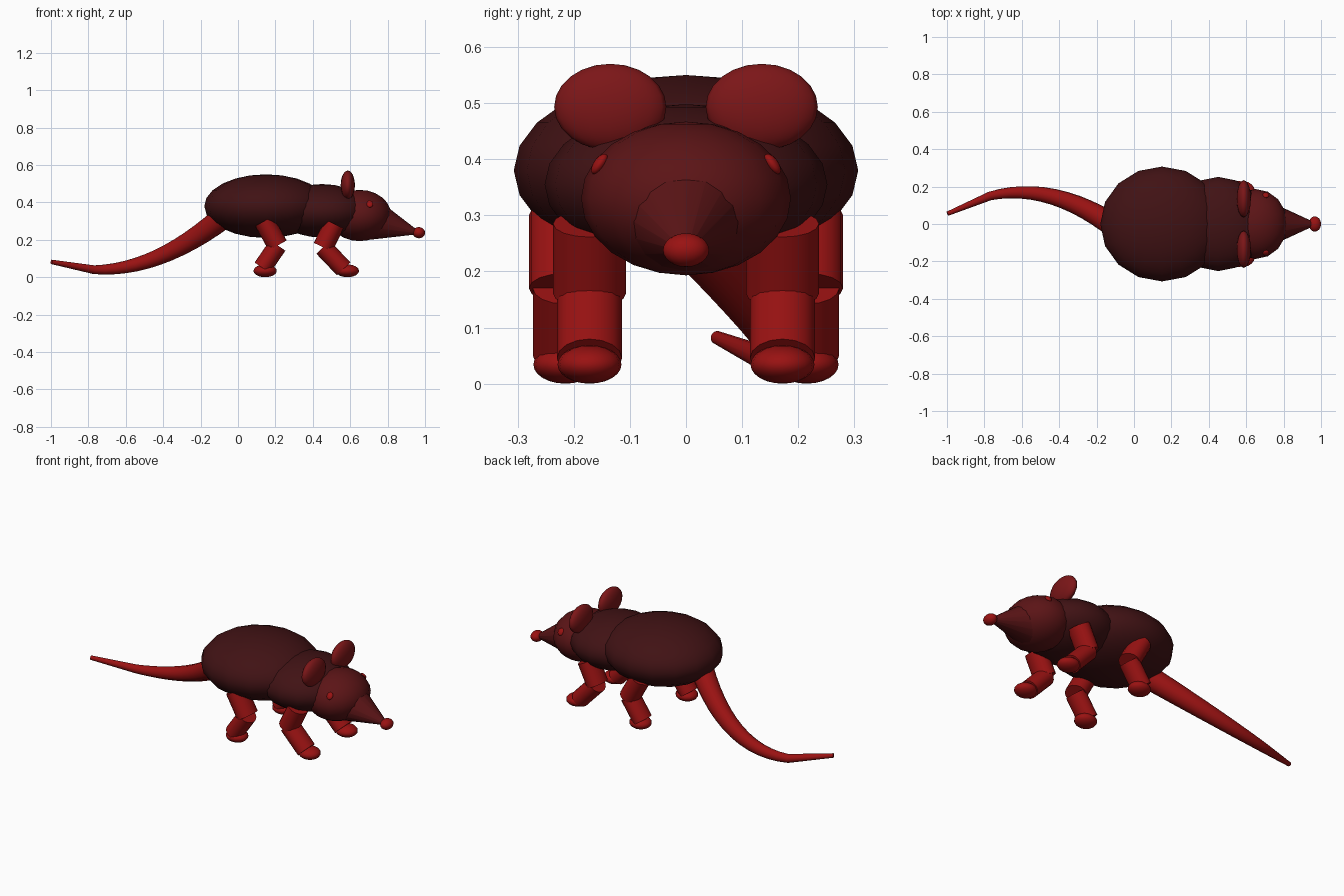
import bpy
from math import atan2, radians
from mathutils import Vector

cube = bpy.data.objects.get("Cube")
if cube:
    bpy.data.objects.remove(cube, do_unlink=True)


def material(name, rgb):
    mat = bpy.data.materials.new(name)
    mat.use_nodes = True
    colour = (*rgb, 1)
    mat.diffuse_color = colour
    mat.node_tree.nodes["Principled BSDF"].inputs["Base Color"].default_value = colour
    return mat


FUR = material("dark fur", (0.052, 0.006, 0.007))
FACE = material("face fur", (0.105, 0.007, 0.008))
EAR = material("ear red", (0.2, 0.008, 0.009))
SKIN = material("red skin", (0.32, 0.006, 0.006))


def finish(name, mat):
    ob = bpy.context.object
    ob.name = name
    ob.data.materials.append(mat)
    bpy.ops.object.shade_smooth_by_angle(angle=radians(40))
    return ob


def ellipsoid(name, centre, radii, mat, rot=(0, 0, 0)):
    bpy.ops.mesh.primitive_uv_sphere_add(segments=16, ring_count=12, radius=1,
                                         location=centre, rotation=rot)
    bpy.context.object.scale = radii
    return finish(name, mat)


def tapered(name, start, end, r1, r2, mat, widen):
    """Round bar from start to end, both at the same y, widened along y."""
    a, b = Vector(start), Vector(end)
    d = b - a
    bpy.ops.mesh.primitive_cone_add(vertices=16, radius1=r1, radius2=r2, depth=d.length,
                                    location=(a + b) / 2,
                                    rotation=(0, atan2(d.x, d.z), 0))
    bpy.context.object.scale.y = widen
    return finish(name, mat)


# Trunk and head
ellipsoid("body", (0.15, 0, 0.38), (0.33, 0.307, 0.17), FUR)
ellipsoid("chest", (0.45, 0, 0.355), (0.25, 0.252, 0.143), FUR)
ellipsoid("head", (0.65, 0, 0.33), (0.17, 0.187, 0.137), FACE)
tapered("snout", (0.68, 0, 0.317), (0.975, 0, 0.235), 0.128, 0.004, FACE, 1.1)
ellipsoid("nose", (0.967, 0, 0.238), (0.033, 0.041, 0.03), SKIN)

# Paired parts: hip, knee, ankle as (x, z), foot x and sideways offset
LEGS = {
    "fore": ((0.515, 0.285), (0.455, 0.16), (0.565, 0.045), 0.585, 0.172),
    "hind": ((0.14, 0.3), (0.212, 0.17), (0.13, 0.05), 0.145, 0.215),
}
for side, s in (("near", -1), ("far", 1)):
    ellipsoid(f"{side}_ear", (0.587, s * 0.135, 0.493), (0.038, 0.1, 0.077), EAR)
    ellipsoid(f"{side}_eye", (0.705, s * 0.154, 0.391), (0.018, 0.011, 0.021), SKIN,
              (radians(35) * s, 0, 0))
    for leg, (hip, knee, ankle, foot_x, off) in LEGS.items():
        y = s * off
        hip, knee, ankle = ((p[0], y, p[1]) for p in (hip, knee, ankle))
        tapered(f"{side}_{leg}_upper_leg", hip, knee, 0.055, 0.055, SKIN, 1.18)
        tapered(f"{side}_{leg}_lower_leg", knee, ankle, 0.05, 0.05, SKIN, 1.16)
        ellipsoid(f"{side}_{leg}_foot", (foot_x, y, 0.034), (0.062, 0.057, 0.034), SKIN)

# Tail: a sampled arc with a straight upturned tip
p0, p1, p2 = (Vector(p) for p in ((-0.08, -0.03, 0.32), (-0.435, 0.23, 0.032),
                                  (-0.77, 0.15, 0.04)))
STEPS = 12
path = []
for i in range(STEPS + 1):
    t = i / STEPS
    path.append((p0 * (1 - t) ** 2 + p1 * 2 * t * (1 - t) + p2 * t * t, 0.064 - 0.04 * t))
path.append((Vector((-0.997, 0.055, 0.082)), 0.012))

curve = bpy.data.curves.new("tail", "CURVE")
curve.dimensions = "3D"
curve.bevel_depth = 1
curve.bevel_resolution = 4
curve.use_fill_caps = True
spline = curve.splines.new("POLY")
spline.points.add(len(path) - 1)
for point, (co, radius) in zip(spline.points, path):
    point.co = (*co, 1)
    point.radius = radius
spline.use_smooth = True
curve.materials.append(SKIN)
tail = bpy.data.objects.new("tail", curve)
bpy.context.collection.objects.link(tail)
